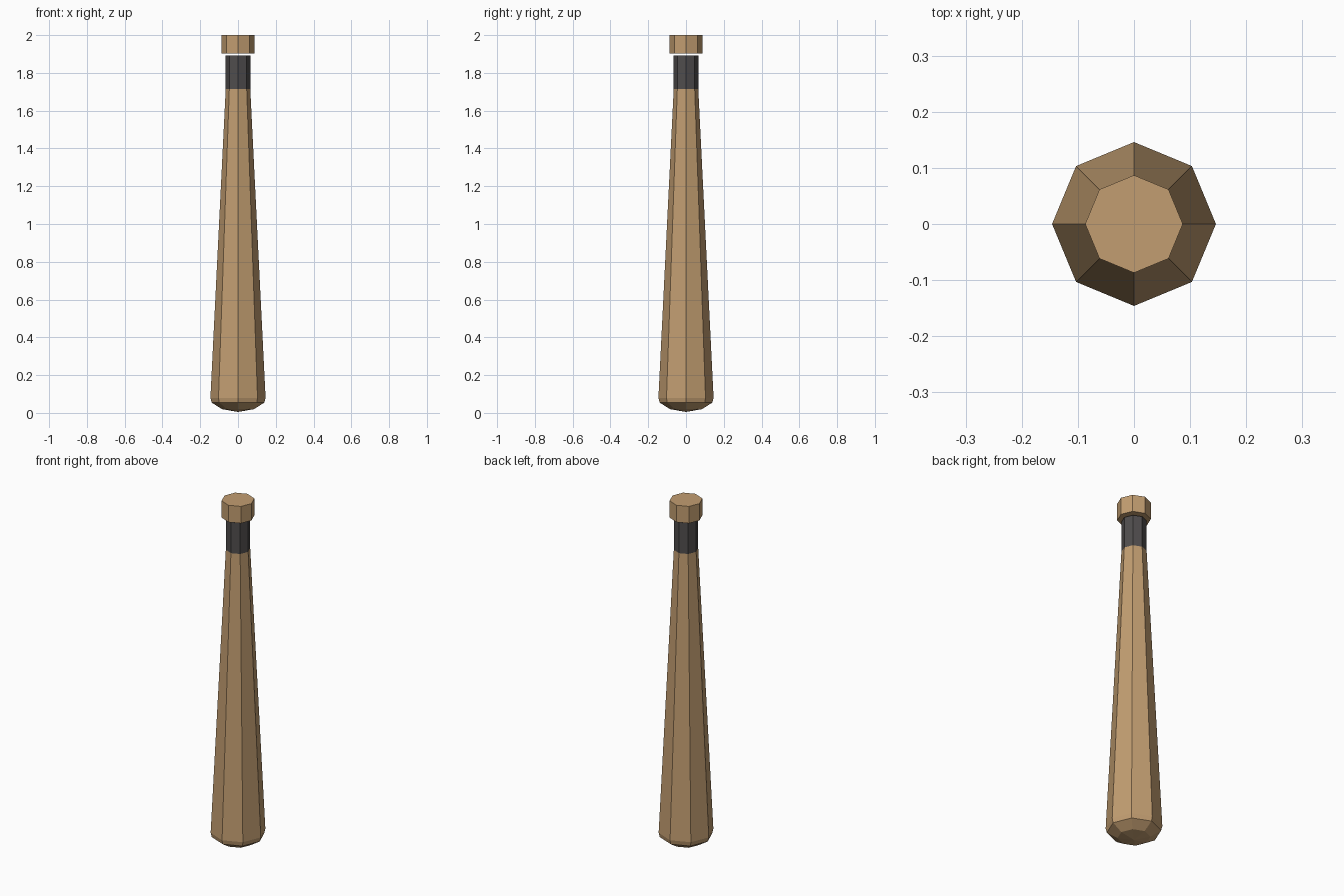
import bpy, bmesh
from math import cos, sin, pi

SIDES = 8

if "Cube" in bpy.data.objects:
    bpy.data.objects.remove(bpy.data.objects["Cube"], do_unlink=True)


def make_material(name, rgb):
    mat = bpy.data.materials.new(name)
    mat.use_nodes = True
    color = (*rgb, 1.0)
    mat.diffuse_color = color
    bsdf = mat.node_tree.nodes["Principled BSDF"]
    bsdf.inputs["Base Color"].default_value = color
    bsdf.inputs["Roughness"].default_value = 0.8
    return mat


def lathe(name, profile, mat):
    """Faceted solid from (radius, height) rings; radius 0 makes a point."""
    bm = bmesh.new()
    rings = []
    for r, z in profile:
        count = SIDES if r else 1
        rings.append([bm.verts.new((r * cos(2 * pi * i / SIDES), r * sin(2 * pi * i / SIDES), z))
                      for i in range(count)])
    for low, high in zip(rings, rings[1:]):
        for i in range(SIDES):
            j = (i + 1) % SIDES
            if len(low) == 1:
                bm.faces.new((low[0], high[j], high[i]))
            else:
                bm.faces.new((low[i], low[j], high[j], high[i]))
    for ring in (rings[0], rings[-1]):
        if len(ring) > 1:
            bm.faces.new(ring)
    bmesh.ops.recalc_face_normals(bm, faces=bm.faces)
    mesh = bpy.data.meshes.new(name)
    bm.to_mesh(mesh)
    bm.free()
    mesh.materials.append(mat)
    obj = bpy.data.objects.new(name, mesh)
    bpy.context.collection.objects.link(obj)
    return obj


wood = make_material("warm_wood", (0.54, 0.34, 0.165))
tape = make_material("dark_grip_tape", (0.08, 0.074, 0.075))

# Tapered barrel with a chamfered, slightly pointed end
lathe("barrel", [(0, 0.005), (0.085, 0.02), (0.14, 0.055),
                 (0.146, 0.08), (0.065, 1.714)], wood)

# Wrapped handle
lathe("grip", [(0.065, 1.714), (0.065, 1.892)], tape)

# End knob, set just clear of the grip
lathe("knob", [(0.087, 1.902), (0.087, 2.0)], wood)
